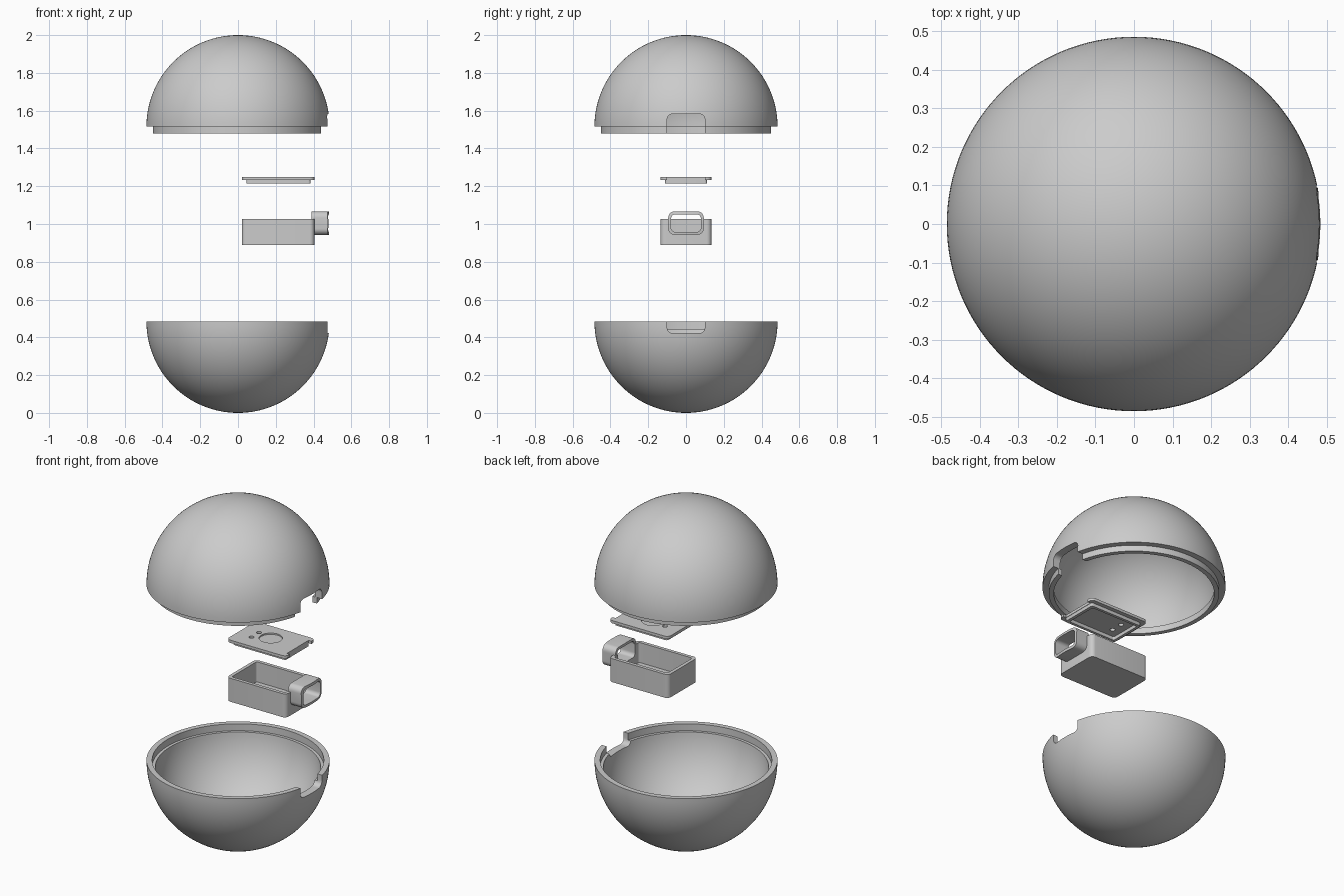
import bpy, bmesh, math
from mathutils import Vector, Matrix

if "Cube" in bpy.data.objects:
    bpy.data.objects.remove(bpy.data.objects["Cube"])

R, RI = 0.485, 0.44          # shell outer and inner radius
BOT, TOP, MID = 0.485, 1.515, 1.003   # sphere centres of the exploded parts


def finish(bm, name, angle=30):
    bmesh.ops.remove_doubles(bm, verts=bm.verts, dist=1e-5)
    bmesh.ops.recalc_face_normals(bm, faces=bm.faces)
    me = bpy.data.meshes.new(name)
    bm.to_mesh(me)
    bm.free()
    ob = bpy.data.objects.new(name, me)
    bpy.context.collection.objects.link(ob)
    return ob


def revolve(name, profile, z):
    bm = bmesh.new()
    vs = [bm.verts.new((r, 0, h + z)) for r, h in profile]
    es = [bm.edges.new(p) for p in zip(vs, vs[1:])]
    bmesh.ops.spin(bm, geom=vs + es, cent=(0, 0, 0), axis=(0, 0, 1),
                   angle=math.tau, steps=128, use_duplicate=False)
    return finish(bm, name)


def arc(r, a0, a1, n=32):
    pts = []
    for i in range(n + 1):
        a = math.radians(a0 + (a1 - a0) * i / n)
        c = math.cos(a)
        pts.append((0 if c < 1e-6 else r * c, r * math.sin(a)))
    return pts


def rounded_box(name, lo, hi, rad, axis='Z', seg=6):
    """Box from lo to hi whose edges along the axis are rounded."""
    bm = bmesh.new()
    lo, hi = Vector(lo), Vector(hi)
    bmesh.ops.create_cube(bm, size=1, matrix=Matrix.Translation((lo + hi) / 2)
                          @ Matrix.Diagonal((*(hi - lo), 1)))
    k = 'XYZ'.index(axis)
    if rad:
        edges = [e for e in bm.edges
                 if abs(e.verts[0].co[k] - e.verts[1].co[k]) > 1e-6]
        bmesh.ops.bevel(bm, geom=edges, offset=rad, segments=seg,
                        profile=0.5, affect='EDGES')
    return finish(bm, name)


def cylinder(name, x, y, z0, z1, r):
    bm = bmesh.new()
    bmesh.ops.create_cone(bm, cap_ends=True, segments=48, radius1=r, radius2=r,
                          depth=z1 - z0,
                          matrix=Matrix.Translation((x, y, (z0 + z1) / 2)))
    return finish(bm, name)


def boolean(ob, tool, op='DIFFERENCE'):
    m = ob.modifiers.new(op.lower(), 'BOOLEAN')
    m.operation, m.object, m.solver = op, tool, 'EXACT'
    bpy.context.view_layer.objects.active = ob
    bpy.ops.object.modifier_apply(modifier=m.name)
    bpy.data.objects.remove(tool)


def port_cutter(z):
    return rounded_box('port_cutter', (0.3, -0.1, z - 0.063),
                       (0.6, 0.1, z + 0.068), 0.03, 'X')


# Lower shell with a recessed rim
a_in = math.degrees(math.asin(0.04 / RI))
lower = revolve('lower_shell', arc(R, -90, 0) + [(0.455, 0), (0.455, -0.04)]
                + arc(RI, -a_in, -90), BOT)
boolean(lower, port_cutter(BOT))

# Upper shell with a plug lip
upper = revolve('upper_shell', arc(R, 90, 0) + [(0.451, 0), (0.451, -0.035),
                (0.425, -0.035), (0.425, 0)] + arc(RI, 0, 90), TOP)
boolean(upper, port_cutter(TOP))

# Open case with a port tube ending flush with the shell
case = rounded_box('case', (0.02, -0.135, 0.89), (0.405, 0.135, 1.027), 0.025)
tube = rounded_box('tube', (0.39, -0.094, 0.943), (0.55, 0.094, 1.066), 0.032, 'X')
ball = revolve('ball', arc(R, -90, 90, 64), MID)
boolean(tube, ball, 'INTERSECT')
boolean(case, tube, 'UNION')
boolean(case, rounded_box('cavity', (0.04, -0.115, 0.91), (0.385, 0.115, 1.2), 0.012))
boolean(case, rounded_box('bore', (0.36, -0.079, 0.958), (0.6, 0.079, 1.051), 0.022, 'X'))

# Lid: plate, hollow locating rim, tube notch, round seat and two holes
lid = rounded_box('lid', (0.02, -0.135, 1.234), (0.405, 0.135, 1.25), 0.025)
boolean(lid, rounded_box('rim', (0.044, -0.111, 1.214), (0.384, 0.111, 1.24), 0.012), 'UNION')
boolean(lid, rounded_box('hollow', (0.06, -0.095, 1.2), (0.366, 0.095, 1.234), 0.008))
boolean(lid, rounded_box('notch', (0.386, -0.1, 1.2), (0.45, 0.1, 1.3), 0))
boolean(lid, cylinder('seat', 0.205, 0.01, 1.242, 1.3, 0.062))
for y in (-0.04, 0.03):
    boolean(lid, cylinder('hole', 0.115, y, 1.2, 1.3, 0.014))

# Smooth the curved faces, keep the edges sharp
for ob in (lower, upper, case, lid):
    bpy.ops.object.select_all(action='DESELECT')
    ob.select_set(True)
    bpy.context.view_layer.objects.active = ob
    bpy.ops.object.shade_smooth_by_angle(angle=math.radians(30))
